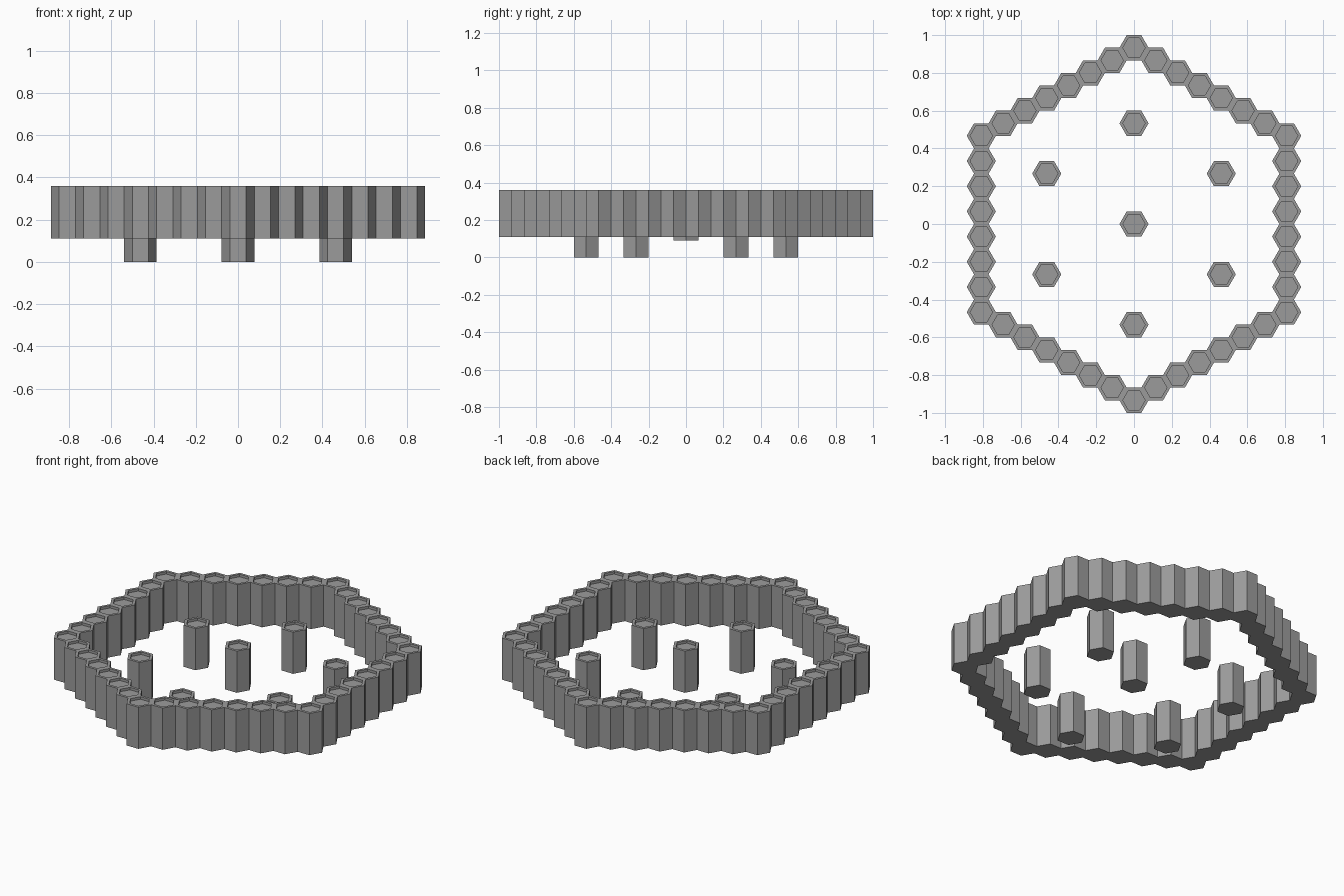
import bpy, bmesh, math
from mathutils import Vector

if "Cube" in bpy.data.objects:
    bpy.data.objects.remove(bpy.data.objects["Cube"])

APOTHEM = 1 / 15                      # half the flat-to-flat width
R = APOTHEM * 2 / math.sqrt(3)        # corner radius
HEIGHT = 0.25
RING_N, POST_N = 7, 4                 # distance from the middle, in cells

grey = bpy.data.materials.new("grey")
grey.diffuse_color = (0.33, 0.33, 0.33, 1)
grey.use_nodes = True
grey.node_tree.nodes["Principled BSDF"].inputs["Base Color"].default_value = grey.diffuse_color


def column(name, x, y, z):
    """Hexagonal column with a shallow recess in its top."""
    bm = bmesh.new()
    bottom = [bm.verts.new((R * math.cos(i * math.pi / 3),
                            R * math.sin(i * math.pi / 3), 0)) for i in range(6)]
    base = bm.faces.new(bottom)
    top = bmesh.ops.extrude_face_region(bm, geom=[base])["geom"]
    bmesh.ops.translate(bm, vec=(0, 0, HEIGHT),
                        verts=[v for v in top if isinstance(v, bmesh.types.BMVert)])
    bmesh.ops.recalc_face_normals(bm, faces=bm.faces[:])
    cap = max(bm.faces, key=lambda f: f.calc_center_median().z)
    # rim, then the straight-walled recess
    bmesh.ops.inset_individual(bm, faces=[cap], thickness=APOTHEM * 0.27)
    bmesh.ops.inset_individual(bm, faces=[cap], thickness=0)
    bmesh.ops.translate(bm, vec=(0, 0, -0.015), verts=cap.verts[:])
    mesh = bpy.data.meshes.new(name)
    bm.to_mesh(mesh)
    bm.free()
    mesh.materials.append(grey)
    obj = bpy.data.objects.new(name, mesh)
    obj.location = (x, y, z)
    bpy.context.collection.objects.link(obj)


def corners(n):
    """Corners of a hexagon of cells, n cells from the middle."""
    d = n * 2 * APOTHEM
    return [Vector((d * math.cos(a), d * math.sin(a)))
            for a in (math.radians(30 + 60 * i) for i in range(6))]


# outer wall: seven columns along each of six sides
ring = corners(RING_N)
for i in range(6):
    for k in range(RING_N):
        p = ring[i].lerp(ring[(i + 1) % 6], k / RING_N)
        column("wall_column", p.x, p.y, 0.11)

# six low posts and the raised middle post
for p in corners(POST_N):
    column("low_post", p.x, p.y, 0)
column("middle_post", 0, 0, 0.09)
